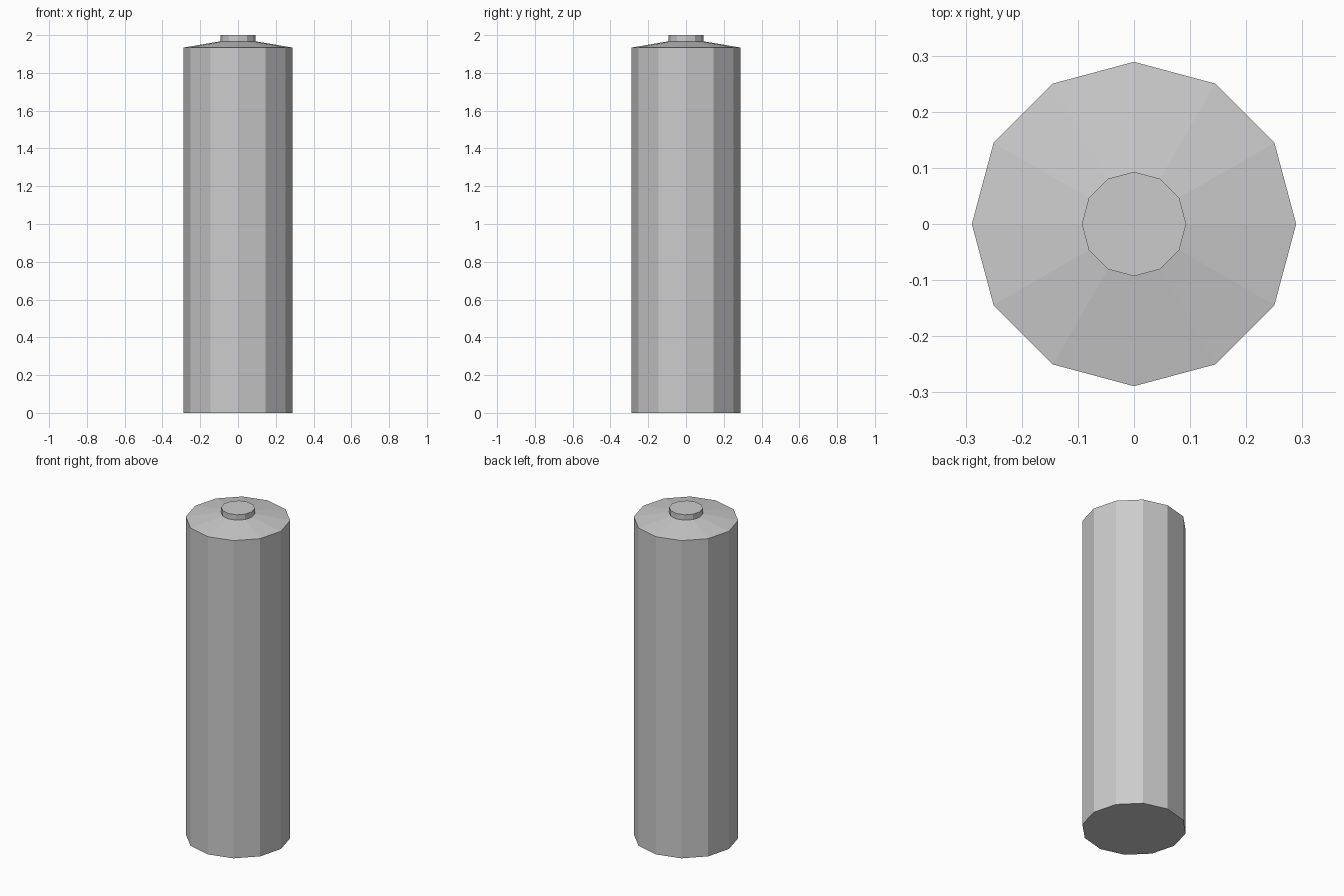
import bpy, bmesh
from math import cos, sin, tau

if "Cube" in bpy.data.objects:
    bpy.data.objects.remove(bpy.data.objects["Cube"])

SIDES = 12


def lathe(name, profile):
    """Closed, flat-shaded solid from (radius, z) rings."""
    bm = bmesh.new()
    rings = [[bm.verts.new((r * cos(tau * i / SIDES), r * sin(tau * i / SIDES), z))
              for i in range(SIDES)] for r, z in profile]
    for low, high in zip(rings, rings[1:]):
        for i in range(SIDES):
            j = (i + 1) % SIDES
            bm.faces.new((low[i], low[j], high[j], high[i]))
    bm.faces.new(rings[0][::-1])
    bm.faces.new(rings[-1])
    mesh = bpy.data.meshes.new(name)
    bm.to_mesh(mesh)
    bm.free()
    obj = bpy.data.objects.new(name, mesh)
    bpy.context.collection.objects.link(obj)
    return obj


# Battery: straight casing, sloped shoulder and raised terminal in one solid
lathe("battery_body", [(0.289, 0), (0.289, 1.934), (0.093, 1.967), (0.093, 2.0)])
